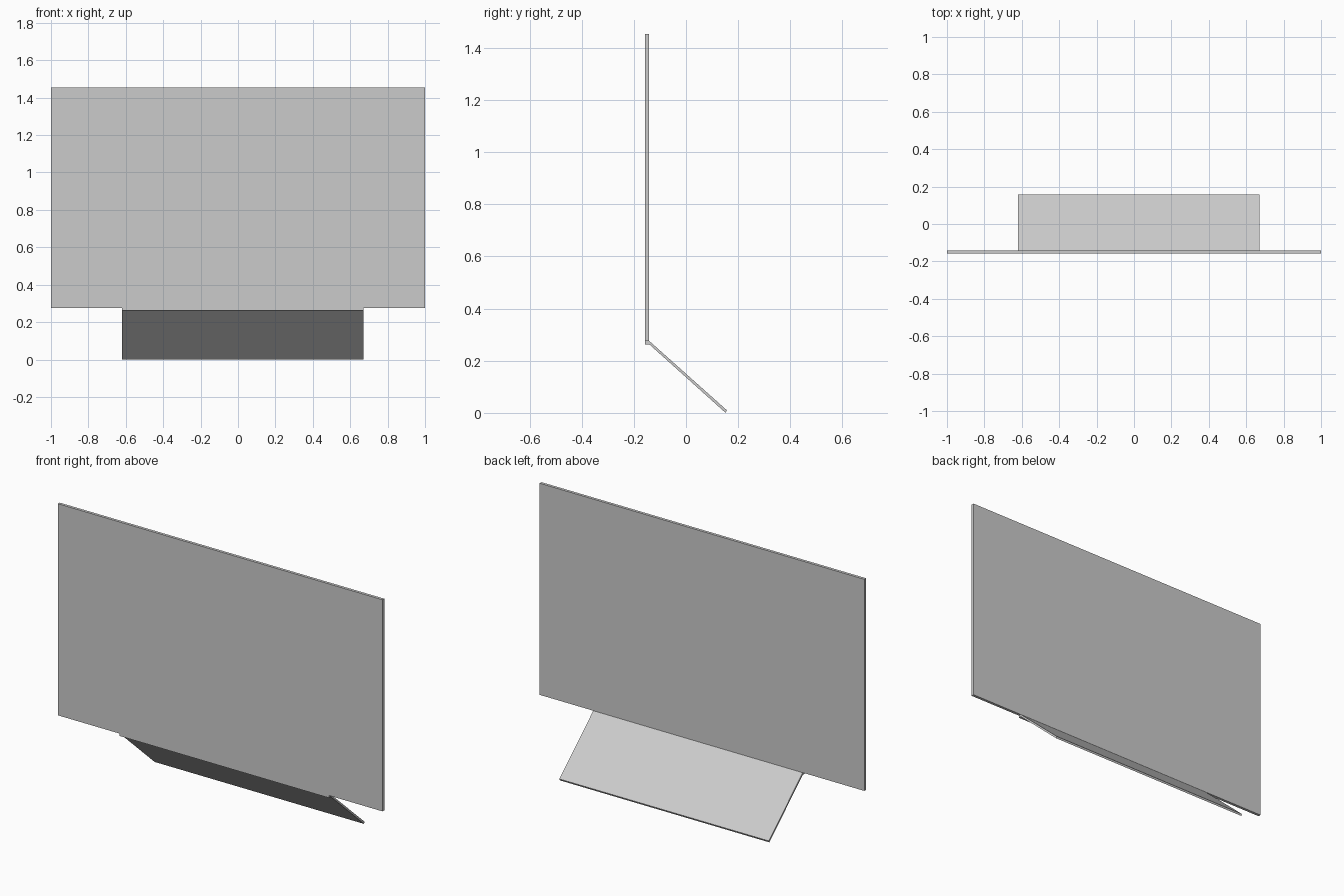
import bpy

if "Cube" in bpy.data.objects:
    bpy.data.objects.remove(bpy.data.objects["Cube"])


def extrude_profile(name, profile, x0, x1):
    """Closed solid from a (y, z) profile swept along x."""
    n = len(profile)
    verts = [(x, y, z) for x in (x0, x1) for y, z in profile]
    faces = [tuple(reversed(range(n))), tuple(range(n, 2 * n))]
    faces += [(i, (i + 1) % n, n + (i + 1) % n, n + i) for i in range(n)]
    mesh = bpy.data.meshes.new(name)
    mesh.from_pydata(verts, [], faces)
    mesh.update()
    obj = bpy.data.objects.new(name, mesh)
    bpy.context.collection.objects.link(obj)
    return obj


FRONT, BACK = -0.157, -0.141
PANEL_BOTTOM, LIP_BOTTOM, TOP = 0.276, 0.263, 1.454

# Thin upright panel
extrude_profile("upright_panel", [(FRONT, PANEL_BOTTOM), (BACK, PANEL_BOTTOM),
                                  (BACK, TOP), (FRONT, TOP)], -1.0, 1.0)

# Off-centre stand: a short lip under the panel, bent back into a sloping plate
extrude_profile("sloping_stand", [(FRONT, LIP_BOTTOM), (BACK, LIP_BOTTOM),
                                  (0.152, 0.0), (0.157, 0.010),
                                  (BACK, PANEL_BOTTOM), (FRONT, PANEL_BOTTOM)],
                -0.62, 0.67)
